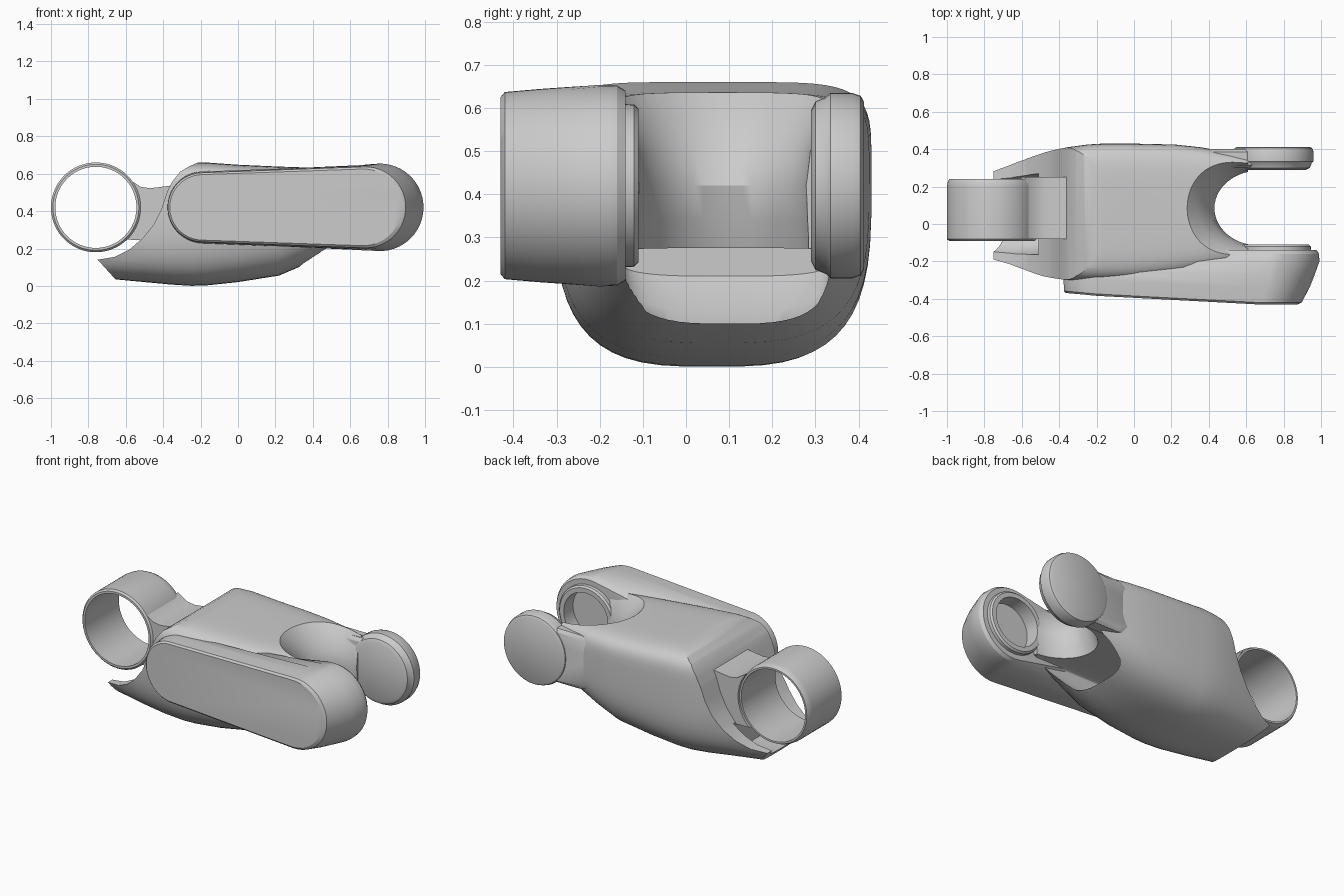
import bpy, bmesh
from math import cos, sin, pi, radians, acos

if "Cube" in bpy.data.objects:
    bpy.data.objects.remove(bpy.data.objects["Cube"])


def loft(name, rings, closed=False):
    """Skin a list of equal-length point rings, capped unless closed into a loop."""
    bm = bmesh.new()
    vs = [[bm.verts.new(p) for p in ring] for ring in rings]
    n = len(vs[0])
    pairs = list(zip(vs, vs[1:])) + ([(vs[-1], vs[0])] if closed else [])
    for a, b in pairs:
        for i in range(n):
            j = (i + 1) % n
            bm.faces.new((a[i], a[j], b[j], b[i]))
    if not closed:
        bm.faces.new(vs[0])
        bm.faces.new(vs[-1])
    bmesh.ops.recalc_face_normals(bm, faces=bm.faces)
    me = bpy.data.meshes.new(name)
    bm.to_mesh(me)
    bm.free()
    ob = bpy.data.objects.new(name, me)
    bpy.context.collection.objects.link(ob)
    return ob


def section(x, y0, y1, z0, z1, zm, low=3.2, high=5.5, n=56):
    """Rounded cross-section across x, with separate roundness below and above zm."""
    pts = []
    for i in range(n):
        a = 2 * pi * (i + 0.5) / n
        c, s = cos(a), sin(a)
        e = 2 / (high if s > 0 else low)
        y = (y0 + y1) / 2 + (y1 - y0) / 2 * abs(c) ** e * (1 if c > 0 else -1)
        z = zm + (z1 - zm) * s ** e if s > 0 else zm - (zm - z0) * (-s) ** e
        pts.append((x, y, z))
    return pts


def prism(name, profile, y0, y1):
    return loft(name, [[(x, y, z) for x, z in profile] for y in (y0, y1)])


def disc_stack(name, cx, layers, closed=False, n=48):
    """Lathe of (y, radius) pairs about a y axis at height 0.42."""
    rings = [[(cx + r * cos(2 * pi * i / n), y, 0.42 + r * sin(2 * pi * i / n))
              for i in range(n)] for y, r in layers]
    return loft(name, rings, closed)


def paddle(y, x1, r1, x2, r2, lean=0.0, n=24):
    """Outline wrapped round two circles at height 0.42."""
    t = acos((r1 - r2) / (x2 - x1))
    pts = []
    for cx, r, a0, a1 in ((x2, r2, -t, t), (x1, r1, t, 2 * pi - t)):
        for i in range(n):
            a = a0 + (a1 - a0) * i / (n - 1)
            x = cx + r * cos(a)
            pts.append((x, y + lean * max(0, (0.3 - x) / 0.65), 0.42 + r * sin(a)))
    return pts


def cut(ob, cutter):
    m = ob.modifiers.new("cut", 'BOOLEAN')
    m.operation = 'DIFFERENCE'
    m.solver = 'EXACT'
    m.object = cutter
    bpy.context.view_layer.objects.active = ob
    bpy.ops.object.modifier_apply(modifier=m.name)
    bpy.data.objects.remove(cutter)


def smooth(ob, angle=32):
    bpy.ops.object.select_all(action='DESELECT')
    ob.select_set(True)
    bpy.context.view_layer.objects.active = ob
    bpy.ops.object.shade_smooth_by_angle(angle=radians(angle))


# Main body shell
body = loft("body_shell", [section(*s) for s in (
    (-0.77, -0.22, 0.31, 0.04, 0.60, 0.40),
    (-0.66, -0.245, 0.345, 0.035, 0.62, 0.40),
    (-0.50, -0.28, 0.38, 0.02, 0.64, 0.42),
    (-0.36, -0.30, 0.41, 0.007, 0.65, 0.42),
    (-0.25, -0.305, 0.425, 0.0, 0.658, 0.42),
    (-0.17, -0.305, 0.43, 0.002, 0.66, 0.42),
    (0.00, -0.30, 0.43, 0.02, 0.648, 0.42),
    (0.22, -0.275, 0.425, 0.055, 0.638, 0.42),
    (0.36, -0.25, 0.41, 0.115, 0.634, 0.42),
    (0.50, -0.225, 0.385, 0.185, 0.628, 0.42),
    (0.61, -0.20, 0.36, 0.25, 0.62, 0.42))])

# Swept cut that leaves the lower lip at the ring end
cut(body, prism("lip_cutter", [
    (-0.53, -0.104), (-0.75, 0.14), (-0.66, 0.155), (-0.58, 0.195), (-0.51, 0.255),
    (-0.45, 0.33), (-0.41, 0.41), (-0.38, 0.50), (-0.35, 0.56), (-0.31, 0.61),
    (-0.26, 0.64), (-0.19, 0.67), (-0.19, 0.9), (-1.2, 0.9), (-1.2, -0.104)], -1, 1))

# Hollow inside the lip
cut(body, loft("lip_hollow", [section(*s) for s in (
    (-0.90, -0.19, 0.28, 0.07, 0.60, 0.40),
    (-0.66, -0.19, 0.28, 0.07, 0.60, 0.40),
    (-0.51, -0.17, 0.275, 0.08, 0.60, 0.40))]))

# Flared notch between the fork arms
notch = []
for z, apex, half in ((0.75, 0.24, 0.29), (0.64, 0.28, 0.265), (0.58, 0.34, 0.23),
                      (0.50, 0.40, 0.205), (0.42, 0.43, 0.20), (0.34, 0.41, 0.20),
                      (0.26, 0.38, 0.20), (0.05, 0.38, 0.20)):
    arc = [(apex + 0.24 * (1 - cos(pi / 2 * k / 14)), 0.085 + half * sin(pi / 2 * k / 14), z)
           for k in range(-14, 15)]
    notch.append(arc + [(0.9, 0.085 + half, z), (0.9, 0.085 - half, z)])
cut(body, loft("notch_cutter", notch))

# Sloping pocket under the notch
cut(body, loft("pocket_cutter", [section(x, -0.15, 0.335, z0, 0.275, 0.25)
                                 for x, z0 in ((0.06, 0.21), (0.13, 0.13), (0.22, 0.085),
                                               (0.36, 0.105), (0.50, 0.17), (0.8, 0.20))]))
smooth(body)

# Front fork arm: long flat-faced paddle with a sloped nose
front_arm = loft("front_fork_arm", [paddle(*p) for p in (
    (-0.43, -0.19, 0.175, 0.67, 0.205, 0.06),
    (-0.42, -0.19, 0.185, 0.68, 0.217, 0.06),
    (-0.34, -0.185, 0.192, 0.715, 0.224, 0.05),
    (-0.27, -0.18, 0.188, 0.738, 0.229, 0.02),
    (-0.20, -0.10, 0.155, 0.758, 0.234, 0),
    (-0.16, 0.25, 0.145, 0.758, 0.232, 0),
    (-0.14, 0.35, 0.140, 0.757, 0.220, 0))])

# Round socket rim and recess on the arm's inner face
cut(front_arm, disc_stack("socket_cutter", 0.757, ((-0.20, 0.15), (0.0, 0.15))))
smooth(front_arm, 28)
socket_rim = disc_stack("socket_rim", 0.757, ((-0.15, 0.15), (-0.15, 0.19), (-0.12, 0.188),
                                              (-0.11, 0.178), (-0.11, 0.15)), closed=True)
smooth(socket_rim)

# Rear fork arm: round disc on a narrower neck
rear_disc = disc_stack("rear_fork_disc", 0.745, (
    (0.29, 0.175), (0.30, 0.195), (0.325, 0.205), (0.335, 0.215), (0.385, 0.215),
    (0.405, 0.208), (0.412, 0.195)))
smooth(rear_disc)
rear_neck = loft("rear_fork_neck", [paddle(*p) for p in (
    (0.30, 0.46, 0.14, 0.70, 0.15), (0.315, 0.46, 0.165, 0.70, 0.165),
    (0.385, 0.46, 0.165, 0.70, 0.165), (0.40, 0.46, 0.14, 0.70, 0.155))])
smooth(rear_neck)

# Thin hinge ring
ring = disc_stack("hinge_ring", -0.76, (
    (-0.08, 0.24), (0.20, 0.24), (0.225, 0.236), (0.24, 0.228), (0.24, 0.217),
    (-0.09, 0.217), (-0.09, 0.23)), closed=True, n=64)
smooth(ring)

# Bracket joining ring and body, hugging the ring's outer wall
hug = [(-0.76 + 0.232 * cos(radians(a)), 0.42 + 0.232 * sin(radians(a))) for a in range(-48, 42, 8)]
bracket = prism("ring_bracket", hug + [(-0.56, 0.555), (-0.52, 0.53), (-0.47, 0.522), (-0.33, 0.54),
                                       (-0.30, 0.24)], -0.08, 0.25)
smooth(bracket)
